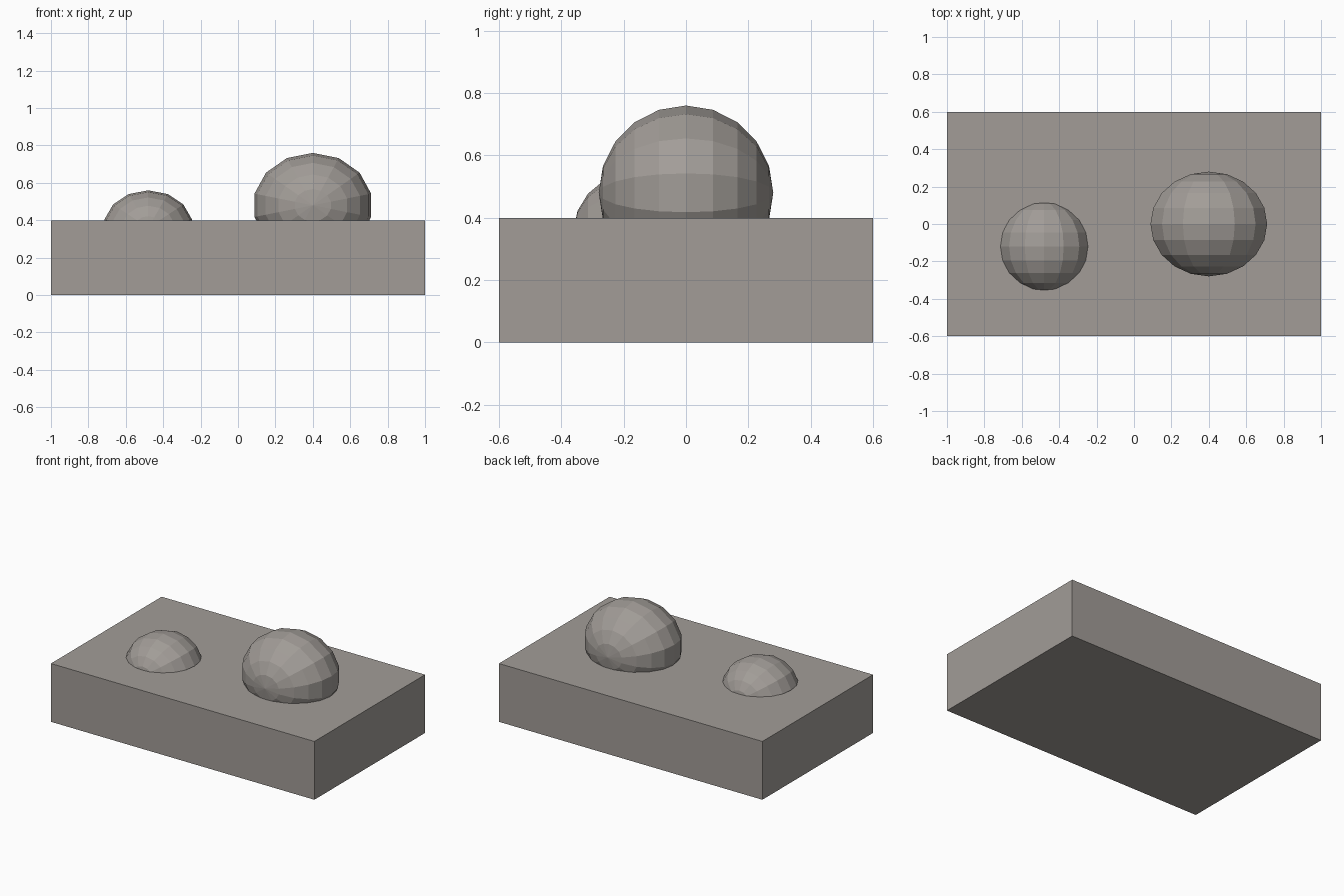
import bpy, bmesh, math
from mathutils import Vector

if "Cube" in bpy.data.objects:
    bpy.data.objects.remove(bpy.data.objects["Cube"])

stone = bpy.data.materials.new("warm_grey")
stone.diffuse_color = (0.36, 0.335, 0.312, 1.0)
stone.use_nodes = True
stone.node_tree.nodes["Principled BSDF"].inputs["Base Color"].default_value = stone.diffuse_color


def add_object(name, bm, location):
    bmesh.ops.recalc_face_normals(bm, faces=bm.faces)
    mesh = bpy.data.meshes.new(name)
    bm.to_mesh(mesh)
    bm.free()
    mesh.materials.append(stone)
    obj = bpy.data.objects.new(name, mesh)
    obj.location = location
    bpy.context.collection.objects.link(obj)
    return obj


def block(name, size, location):
    bm = bmesh.new()
    bmesh.ops.create_cube(bm, size=1)
    bmesh.ops.scale(bm, vec=size, verts=bm.verts)
    return add_object(name, bm, location)


def boulder(name, radii, location, segments=14, rings=10):
    """Faceted ellipsoid with its poles along y and a vertex column on top."""
    bm = bmesh.new()
    arc = []
    for i in range(rings + 1):
        a = math.pi * i / rings
        arc.append(bm.verts.new((0, -math.cos(a), math.sin(a))))
    edges = [bm.edges.new(pair) for pair in zip(arc, arc[1:])]
    bmesh.ops.spin(bm, geom=arc + edges, cent=(0, 0, 0), axis=(0, 1, 0),
                   angle=2 * math.pi, steps=segments)
    bmesh.ops.remove_doubles(bm, verts=bm.verts, dist=1e-4)
    bmesh.ops.scale(bm, vec=Vector(radii), verts=bm.verts)
    return add_object(name, bm, location)


# Rectangular slab standing on the ground
block("base_slab", (2.0, 1.2, 0.4), (0, 0, 0.2))

# Two domes partly sunk into the slab
boulder("large_dome", (0.32, 0.28, 0.28), (0.4, 0, 0.48))
boulder("small_dome", (0.24, 0.24, 0.20), (-0.48, -0.12, 0.36))
